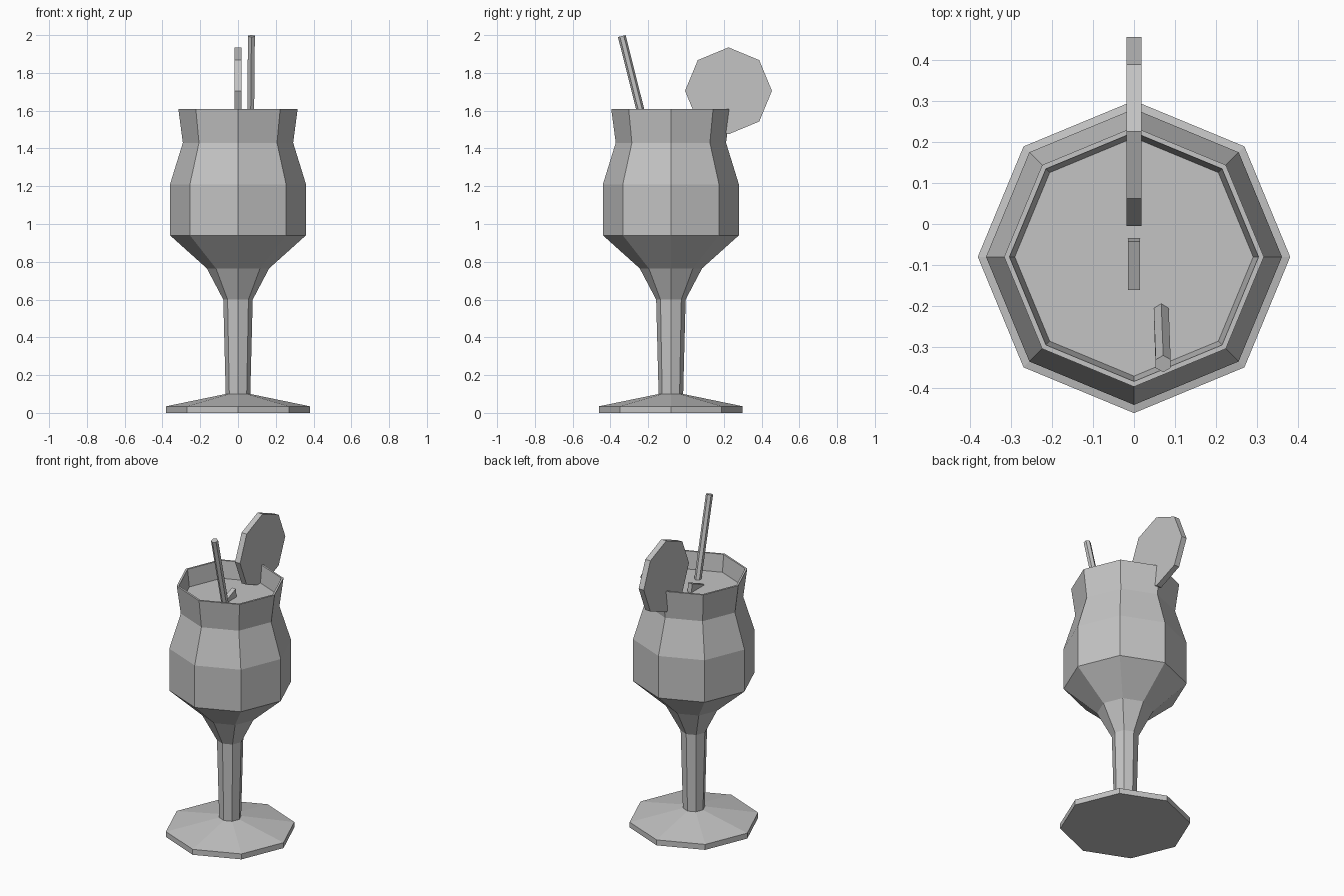
import bpy
import bmesh
from math import cos, sin, pi
from mathutils import Vector

if "Cube" in bpy.data.objects:
    bpy.data.objects.remove(bpy.data.objects["Cube"], do_unlink=True)

GREY = (0.55, 0.55, 0.55, 1)
mat = bpy.data.materials.new("plain grey")
mat.use_nodes = True
mat.diffuse_color = GREY
mat.node_tree.nodes["Principled BSDF"].inputs["Base Color"].default_value = GREY

CENTRE_Y = -0.08
LIQUID_Z = 1.5


def finish(bm, name):
    bmesh.ops.recalc_face_normals(bm, faces=bm.faces[:])
    mesh = bpy.data.meshes.new(name)
    bm.to_mesh(mesh)
    bm.free()
    mesh.materials.append(mat)
    obj = bpy.data.objects.new(name, mesh)
    bpy.context.collection.objects.link(obj)
    return obj


def lathe(name, profile, sides=8):
    """Stack rings of (radius, height) and close both ends."""
    bm = bmesh.new()
    rings = [[bm.verts.new((r * cos(2 * pi * i / sides),
                            CENTRE_Y + r * sin(2 * pi * i / sides), z))
              for i in range(sides)] for r, z in profile]
    for a, b in zip(rings, rings[1:]):
        for i in range(sides):
            j = (i + 1) % sides
            bm.faces.new((a[i], a[j], b[j], b[i]))
    bm.faces.new(rings[0])
    bm.faces.new(rings[-1])
    return finish(bm, name)


def slab(name, outline, half):
    """Extrude a (y, z) outline evenly to both sides of x = 0."""
    bm = bmesh.new()
    face = bm.faces.new([bm.verts.new((-half, y, z)) for y, z in outline])
    new = bmesh.ops.extrude_face_region(bm, geom=[face])["geom"]
    verts = [v for v in new if isinstance(v, bmesh.types.BMVert)]
    bmesh.ops.translate(bm, verts=verts, vec=(2 * half, 0, 0))
    return finish(bm, name)


# Goblet: foot, stem, bowl and flared rim, closed inside at the drink surface
lathe("goblet", [(0.38, 0), (0.38, 0.035), (0.065, 0.1), (0.078, 0.6),
                 (0.165, 0.765), (0.36, 0.94), (0.36, 1.21), (0.292, 1.43),
                 (0.316, 1.61), (0.303, 1.61), (0.29, LIQUID_Z)])

# Fruit slice wedged over the back of the rim
slab("fruit_slice", [(0.225 + 0.23 * cos(i * pi / 4), 1.705 + 0.23 * sin(i * pi / 4))
                     for i in range(8)], 0.018)

# Corner of a second piece poking out of the drink
slab("floating_piece", [(-0.035, LIQUID_Z - 0.02), (-0.035, LIQUID_Z),
                        (-0.042, LIQUID_Z + 0.055), (-0.16, LIQUID_Z + 0.008),
                        (-0.164, LIQUID_Z - 0.02)], 0.014)

# Six-sided leaning straw
top = Vector((0.071, -0.34, 1.995))
foot = Vector((0.066, -0.208, 1.47))
bm = bmesh.new()
bmesh.ops.create_cone(bm, cap_ends=True, segments=6, radius1=0.021,
                      radius2=0.021, depth=(top - foot).length)
lean = Vector((0, 0, 1)).rotation_difference(top - foot)
bmesh.ops.rotate(bm, verts=bm.verts[:], cent=(0, 0, 0), matrix=lean.to_matrix())
bmesh.ops.translate(bm, verts=bm.verts[:], vec=(top + foot) / 2)
finish(bm, "straw")
